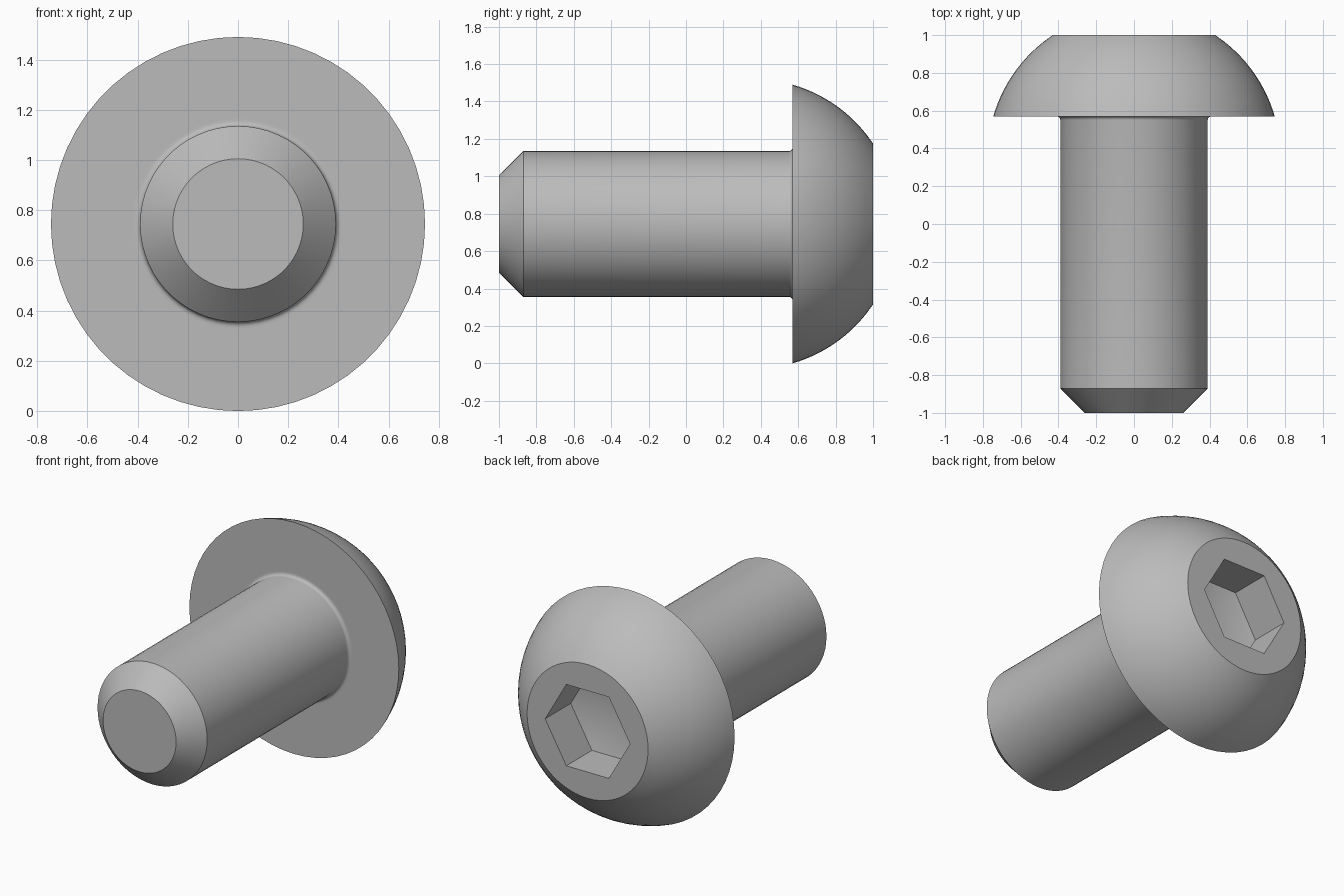
import bpy, bmesh
from math import sin, cos, pi, sqrt, radians

cube = bpy.data.objects.get("Cube")
if cube:
    bpy.data.objects.remove(cube)

SEG = 60                 # sides of the turned body, divisible by six
HEAD_R = 0.745           # head radius, also the axis height
SHANK_R = 0.39
FILLET = 0.02
HEAD_Y = 0.57            # underside of the head
DOME_Y = 0.355           # centre of the dome sphere
SOCKET_R = 0.302
SOCKET_Y = 0.74          # socket floor rim
SOCKET_TIP_Y = 0.66      # drill point at the socket bottom

steel = bpy.data.materials.new("grey steel")
steel.use_nodes = True
colour = (0.5, 0.5, 0.5, 1)
steel.diffuse_color = colour
steel.node_tree.nodes["Principled BSDF"].inputs["Base Color"].default_value = colour

bm = bmesh.new()


def ring(y, r, n):
    """Loop of n vertices around the screw axis."""
    return [bm.verts.new((r * cos(2 * pi * i / n), y, HEAD_R + r * sin(2 * pi * i / n)))
            for i in range(n)]


def bridge(a, b):
    n = len(a)
    for i in range(n):
        j = (i + 1) % n
        bm.faces.new((a[i], a[j], b[j], b[i]))


# Profile: chamfered tip, shank, fillet, flat underside, dome
profile = [(-1, 0.26), (-0.87, SHANK_R)]
for k in range(5):
    a = k * pi / 8
    profile.append((HEAD_Y - FILLET + FILLET * sin(a),
                    SHANK_R + FILLET * (1 - cos(a))))
profile.append((HEAD_Y, SHANK_R + 1.5 * FILLET))
dome_sq = HEAD_R ** 2 + (HEAD_Y - DOME_Y) ** 2
for k in range(13):
    y = HEAD_Y + (1 - HEAD_Y) * k / 12
    profile.append((y, sqrt(dome_sq - (y - DOME_Y) ** 2)))

rings = [ring(y, r, SEG) for y, r in profile]
for a, b in zip(rings, rings[1:]):
    bridge(a, b)
bm.faces.new(rings[0])

# Flat head face around the hexagonal socket
rim = ring(1, SOCKET_R, 6)
outer = rings[-1]
step = SEG // 6
for i in range(6):
    arc = [outer[(i * step + k) % SEG] for k in range(step + 1)]
    bm.faces.new(arc + [rim[(i + 1) % 6], rim[i]])

# Socket walls and shallow pointed floor
floor = ring(SOCKET_Y, SOCKET_R, 6)
bridge(rim, floor)
tip = bm.verts.new((0, SOCKET_TIP_Y, HEAD_R))
for i in range(6):
    bm.faces.new((floor[i], floor[(i + 1) % 6], tip))

bmesh.ops.recalc_face_normals(bm, faces=bm.faces[:])
mesh = bpy.data.meshes.new("socket_screw")
bm.to_mesh(mesh)
bm.free()
mesh.materials.append(steel)

screw = bpy.data.objects.new("socket_screw", mesh)
bpy.context.collection.objects.link(screw)
bpy.ops.object.select_all(action="DESELECT")
screw.select_set(True)
bpy.context.view_layer.objects.active = screw
bpy.ops.object.shade_smooth_by_angle(angle=radians(30))
